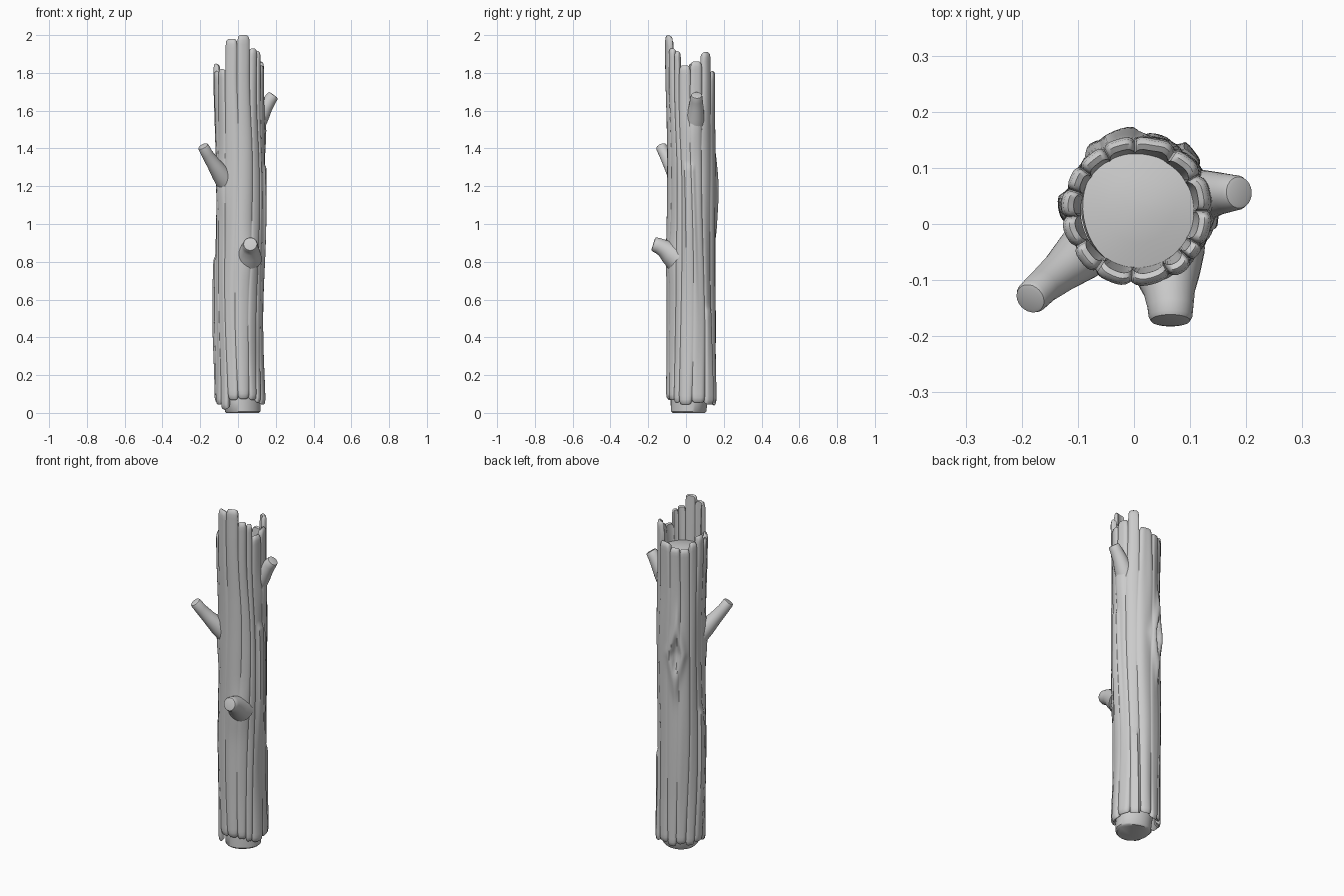
import bpy, bmesh, math
from mathutils import Vector, noise

if "Cube" in bpy.data.objects:
    bpy.data.objects.remove(bpy.data.objects["Cube"])

# Bark strips: (end angle in degrees, top height, bottom height); first starts at -125
START = -125
STRIPS = [(-95, 1.98, .075), (-63, 2.0, .08), (-42, 1.93, .075), (-28, 1.915, .06), (0, 1.84, .05),
          (30, 1.86, .06), (58, 1.91, .05), (92, 1.81, .06), (118, 1.79, .045), (142, 1.785, .06),
          (162, 1.82, .05), (185, 1.85, .06), (210, 1.81, .05), (235, 1.82, .025)]
# Raised bark plates that end in a ledge: (angle, ledge height, half width)
PLATES = [(-6, 1.32, 14), (42, .56, 11), (180, .83, 14)]
# Swellings under the branch stubs: (angle, height)
SWELLS = [(-140, 1.2), (-64, .82), (10, 1.5)]
STEPS = [0, .05, .13, .25, .38, .5, .62, .75, .87, .95]
ROWS = 90


def ang_diff(a, b):
    return (a - b + math.pi) % (2 * math.pi) - math.pi


def smooth(x):
    x = max(0, min(1, x))
    return x * x * (3 - 2 * x)


def loft(name, rings, cap_start=False, cap_end=False):
    bm = bmesh.new()
    vs = [[bm.verts.new(p) for p in r] for r in rings]
    n = len(rings[0])
    for a, b in zip(vs, vs[1:]):
        for i in range(n):
            j = (i + 1) % n
            bm.faces.new((a[i], a[j], b[j], b[i]))
    if cap_start:
        bm.faces.new(vs[0][::-1])
    if cap_end:
        bm.faces.new(vs[-1])
    bmesh.ops.recalc_face_normals(bm, faces=bm.faces) if cap_start else None
    me = bpy.data.meshes.new(name)
    bm.to_mesh(me)
    bm.free()
    ob = bpy.data.objects.new(name, me)
    bpy.context.collection.objects.link(ob)
    bpy.ops.object.select_all(action='DESELECT')
    ob.select_set(True)
    bpy.context.view_layer.objects.active = ob
    bpy.ops.object.shade_smooth_by_angle(angle=math.radians(45))
    return ob


def centre(z):
    return .009 + .004 * math.sin(z * 5 + 2), .029 - .006 * smooth((z - 1.2) / .5)


def bark_radius(th, z, lobe):
    ends = max(smooth((z - 1.45) / .4), smooth((.35 - z) / .35))
    r = .125 + lobe * (.004 + .005 * ends)
    r += .005 * noise.noise(Vector((math.cos(th) * 3, math.sin(th) * 3, z * 1.6)))
    for a, zl, w in PLATES:
        d = abs(ang_diff(th, math.radians(a))) / math.radians(w)
        r += .009 * smooth((1.15 - d) / .3) * smooth((zl - z) / .025) * smooth((z - zl + .9) / .6)
    for a, zs in SWELLS:
        d = ang_diff(th, math.radians(a))
        r += .011 * math.exp(-(d / .35) ** 2 - ((z - zs) / .12) ** 2)
    # diamond knot on the back
    d = abs(ang_diff(th, math.radians(110))) / .24 + abs(z - 1.17) / .17
    r += .017 * math.exp(-((d - 1) * 1.6) ** 2) - .014 * smooth((.9 - d) / .5)
    return r


# Columns of the bark shell, with stepped broken ends
cols = []
a0 = START
for i, (a1, top, bot) in enumerate(STRIPS):
    prev = STRIPS[i - 1]
    for s in STEPS:
        u = abs(2 * s - 1)
        zt = top - .006 - .018 * u ** 5
        zb = bot + .012 * u ** 5
        if s == 0:
            zt = min(top, prev[1]) - .03
            zb = max(bot, prev[2]) + .015
        cols.append((math.radians(a0 + (a1 - a0) * s), zt, zb, 1 - u ** 4))
    a0 = a1


def bark_point(col, t, inset=0, dz=0, z_fixed=None):
    th, zt, zb, lobe = col
    z = zb + (zt - zb) * t
    r = bark_radius(th, z, lobe) - inset
    tw = th + .09 * math.sin(2.6 * z + 2 * th) * smooth((1.8 - z) / .5)
    cx, cy = centre(z)
    if z_fixed is not None:
        z, r = z_fixed, .1
    return Vector((cx + r * math.cos(tw), cy + r * math.sin(tw), z + dz))


rings = [[bark_point(c, 0, z_fixed=.13) for c in cols],
         [bark_point(c, 0, .022, .004) for c in cols],
         [bark_point(c, 0, .010, -.006) for c in cols]]
for k in range(ROWS + 1):
    t = k / ROWS
    edge = .004 if k in (0, ROWS) else 0
    rings.append([bark_point(c, t, edge) for c in cols])
rings += [[bark_point(c, 1, .012, .006) for c in cols],
          [bark_point(c, 1, .022) for c in cols],
          [bark_point(c, 1, z_fixed=1.72) for c in cols]]
loft("bark", rings)

# Inner wood: shows below the bark and as the floor of the hollow top
core = []
for z, r, x, y in [(0, .086, .022, .016), (.008, .094, .022, .016), (.06, .096, .02, .018),
                   (.16, .104, .012, .027), (1.70, .107, .01, .026), (1.735, .104, .01, .026),
                   (1.745, .06, .01, .026), (1.75, .02, .01, .026)]:
    core.append([Vector((x + r * (1 + .03 * math.sin(3 * a + 1)) * math.cos(a),
                         y + r * (1 + .03 * math.sin(3 * a + 1)) * math.sin(a), z))
                 for a in [2 * math.pi * i / 40 for i in range(40)]])
loft("inner_wood", core, True, True)


# Broken branch stubs: flared tubes along a short path of (x, y, z, radius)
def stub(name, path):
    pts = [Vector(p[:3]) for p in path]
    rings = []
    for i, p in enumerate(pts):
        d = (pts[min(i + 1, len(pts) - 1)] - pts[max(i - 1, 0)]).normalized()
        side = d.cross(Vector((0, 0, 1))).normalized()
        up = side.cross(d)
        for scale, push in ([(1, 0)] if i < len(pts) - 1 else [(1, -.005), (.9, .002), (.68, .004)]):
            rings.append([p + d * push + (side * math.cos(a) + up * math.sin(a)) * path[i][3] * scale
                          for a in [2 * math.pi * k / 24 for k in range(24)]])
    loft(name, rings, True, True)


stub("left_branch_stub", [(-.06, -.02, 1.22, .056), (-.095, -.055, 1.27, .048), (-.13, -.085, 1.32, .037),
                          (-.163, -.112, 1.37, .031), (-.184, -.132, 1.41, .030)])
stub("front_branch_stub", [(.055, -.05, .82, .072), (.06, -.09, .85, .058), (.063, -.12, .873, .046),
                           (.065, -.148, .886, .041), (.065, -.170, .893, .039)])
stub("right_branch_stub", [(.095, .045, 1.53, .052), (.12, .05, 1.575, .047), (.145, .054, 1.62, .039),
                           (.168, .055, 1.655, .034), (.186, .056, 1.68, .031)])
